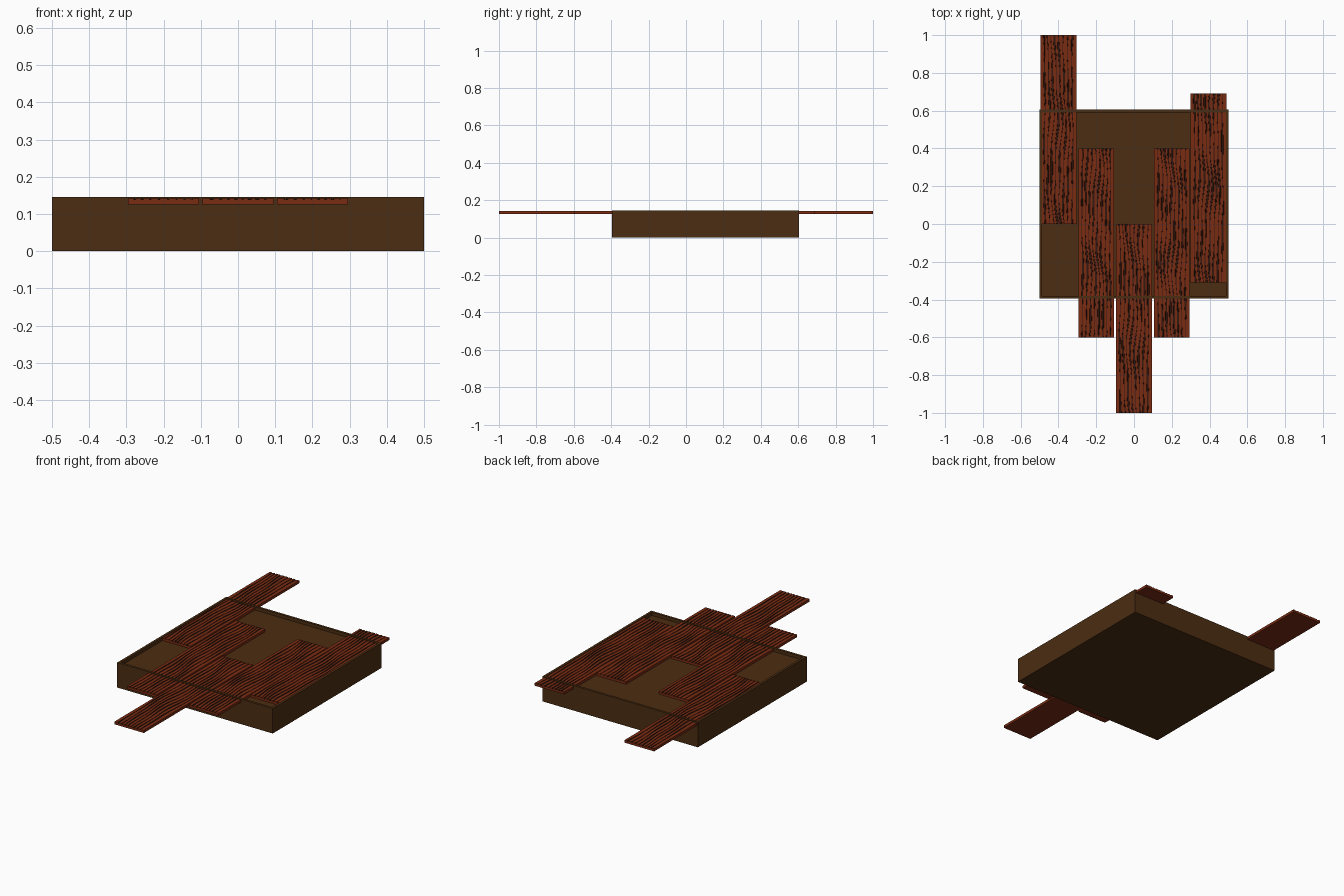
import bpy, bmesh, math, random

if "Cube" in bpy.data.objects:
    bpy.data.objects.remove(bpy.data.objects["Cube"])

random.seed(4)


def material(name, rgb):
    m = bpy.data.materials.new(name)
    m.diffuse_color = (*rgb, 1)
    m.use_nodes = True
    m.node_tree.nodes["Principled BSDF"].inputs["Base Color"].default_value = m.diffuse_color
    return m


brown = material("frame_brown", (0.072, 0.026, 0.006))
red = material("plank_red", (0.19, 0.024, 0.006))
dark = material("grain_dark", (0.035, 0.009, 0.004))


def finish(name, bm, mats):
    bmesh.ops.recalc_face_normals(bm, faces=bm.faces)
    me = bpy.data.meshes.new(name)
    bm.to_mesh(me)
    bm.free()
    for m in mats:
        me.materials.append(m)
    ob = bpy.data.objects.new(name, me)
    bpy.context.collection.objects.link(ob)
    return ob


# Tray: solid block with a shallow recess inside a thin rim
bm = bmesh.new()
bmesh.ops.create_cube(bm, size=1)
for v in bm.verts:
    v.co.y += 0.105
    v.co.z = (v.co.z + 0.5) * 0.145
top = max(bm.faces, key=lambda f: f.calc_center_median().z)
bmesh.ops.inset_region(bm, faces=[top], thickness=0.02)
inner = bmesh.ops.extrude_discrete_faces(bm, faces=[top])["faces"][0]
bmesh.ops.translate(bm, verts=inner.verts, vec=(0, 0, -0.019))
finish("tray", bm, [brown])

# Planks: lofted sections whose top has wavy raised ribs between dark grooves
WIDTH, LENGTH, RIBS, STEPS = 0.19, 1.0, 9, 80
Z0, Z_GROOVE, Z_TOP = 0.126, 0.1385, 0.1412


def plank(name, cx, y0):
    bm = bmesh.new()
    pitch = WIDTH / RIBS
    waves = [random.uniform(0, 6.28) for _ in range(4)]
    gaps = [[random.uniform(0, 6.28), random.uniform(12, 22)] for _ in range(RIBS)]
    rows = []
    for j in range(STEPS + 1):
        t = j / STEPS
        y = y0 + LENGTH * t
        pts = [(-WIDTH / 2, Z0), (-WIDTH / 2, Z_TOP)]
        for k in range(1, RIBS):
            u = k / RIBS
            # neighbouring grain lines drift together, fading at the edges
            sway = math.sin(math.pi * u) * (
                0.008 * math.sin(9 * t + waves[0] + 2.5 * u)
                + 0.004 * math.sin(21 * t + waves[1] + 4 * u))
            c = -WIDTH / 2 + k * pitch + sway
            w = 0.0036 + 0.0022 * math.sin(gaps[k][1] * t + gaps[k][0])
            pts += [(c - w, Z_TOP), (c - w * 0.8, Z_GROOVE),
                    (c + w * 0.8, Z_GROOVE), (c + w, Z_TOP)]
        pts += [(WIDTH / 2, Z_TOP), (WIDTH / 2, Z0)]
        rows.append([bm.verts.new((cx + x, y, z)) for x, z in pts])
    n = len(rows[0])
    for a, b in zip(rows, rows[1:]):
        for i in range(n):
            k = (i + 1) % n
            f = bm.faces.new((a[i], a[k], b[k], b[i]))
            if 2 <= i < n - 3 and (i - 2) % 4 < 3:
                f.material_index = 1
    bm.faces.new(rows[0])
    bm.faces.new(rows[-1])
    finish(name, bm, [red, dark])


for i, (cx, y0) in enumerate([(-0.4, 0.0), (-0.2, -0.6), (0.0, -1.0),
                              (0.2, -0.6), (0.395, -0.31)]):
    plank(f"plank_{i + 1}", cx, y0)
